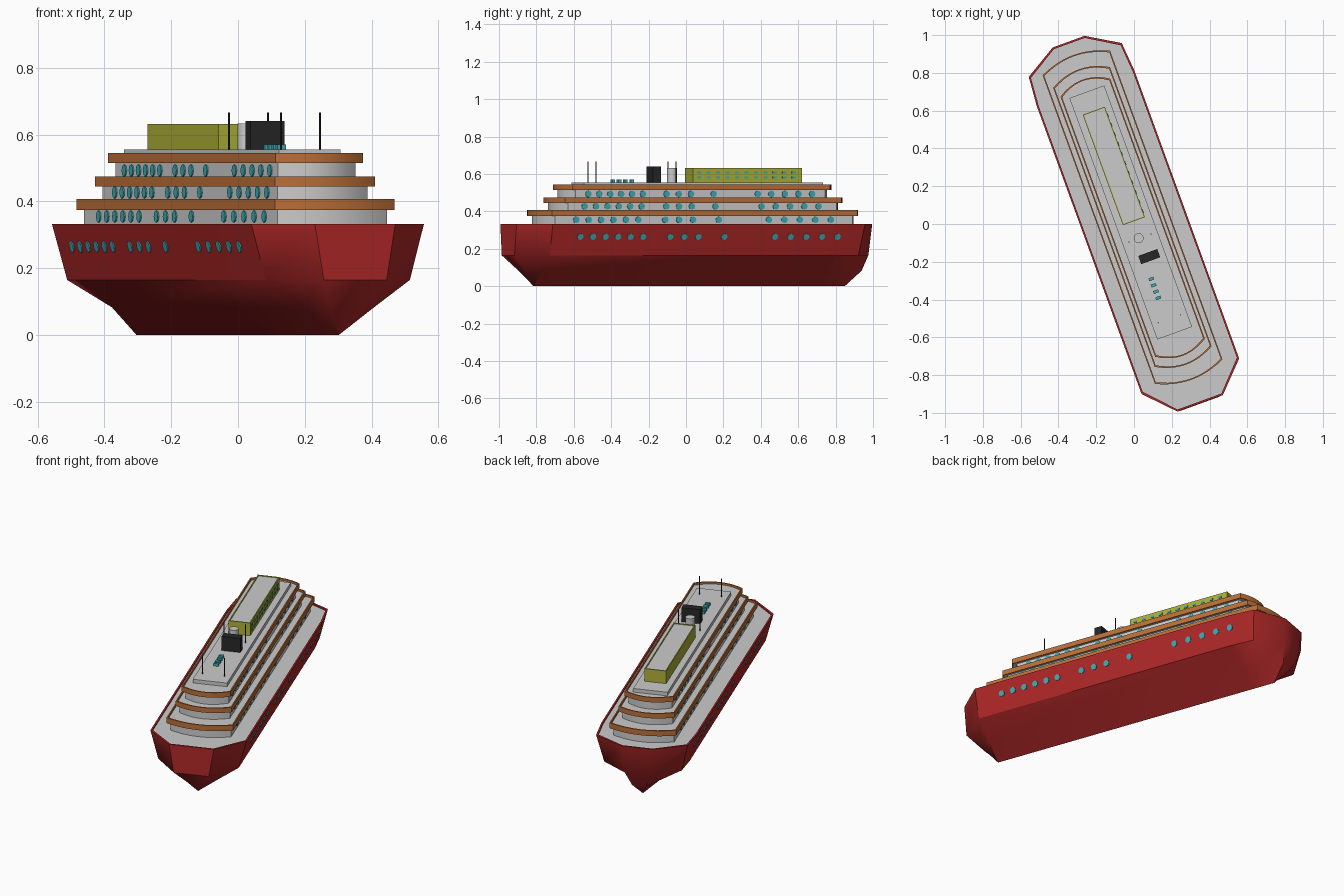
import bpy, bmesh, math
from mathutils import Matrix

if "Cube" in bpy.data.objects:
    bpy.data.objects.remove(bpy.data.objects["Cube"])

# Everything is modelled along local y, then turned 20 degrees about z
PLACE = Matrix.Translation((0.005, 0, 0)) @ Matrix.Rotation(math.radians(20), 4, 'Z')


def material(name, rgb):
    m = bpy.data.materials.new(name)
    m.diffuse_color = (*rgb, 1)
    m.use_nodes = True
    m.node_tree.nodes["Principled BSDF"].inputs["Base Color"].default_value = m.diffuse_color
    return m


RED = material("hull_red", (0.42, 0.02, 0.02))
ORANGE = material("rail_orange", (0.50, 0.16, 0.04))
YELLOW = material("cabin_yellow", (0.42, 0.43, 0.04))
TEAL = material("window_teal", (0.05, 0.40, 0.45))
BLACK = material("dark", (0.02, 0.02, 0.02))


def finish(name, bm, mat=None, smooth=None):
    bmesh.ops.remove_doubles(bm, verts=bm.verts, dist=1e-5)
    bmesh.ops.recalc_face_normals(bm, faces=bm.faces)
    me = bpy.data.meshes.new(name)
    bm.to_mesh(me)
    bm.free()
    ob = bpy.data.objects.new(name, me)
    bpy.context.collection.objects.link(ob)
    ob.matrix_world = PLACE
    if mat:
        me.materials.append(mat)
    if smooth:
        bpy.ops.object.select_all(action='DESELECT')
        ob.select_set(True)
        bpy.context.view_layer.objects.active = ob
        bpy.ops.object.shade_smooth_by_angle(angle=math.radians(smooth))
    return ob


def loft(name, rings, mat=None, caps=False, loop=False, smooth=None):
    """Skin a list of (outline, z) rings."""
    bm = bmesh.new()
    vs = [[bm.verts.new((x, y, z)) for x, y in pts] for pts, z in rings]
    pairs = list(zip(vs, vs[1:])) + ([(vs[-1], vs[0])] if loop else [])
    for a, b in pairs:
        for i in range(len(a)):
            j = (i + 1) % len(a)
            bm.faces.new((a[i], a[j], b[j], b[i]))
    if caps:
        bm.faces.new(vs[0])
        bm.faces.new(vs[-1])
    return finish(name, bm, mat, smooth)


def rail(name, outer, inner, z0, z1, mat, smooth=None):
    loft(name, [(outer, z0), (outer, z1), (inner, z1), (inner, z0)], mat, loop=True, smooth=smooth)


def rect(hx, y0, y1, cx=0):
    return [(cx + hx, y0), (cx + hx, y1), (cx - hx, y1), (cx - hx, y0)]


def mirrored(half):
    return half + [(-x, y) for x, y in reversed(half)]


# Hull: half outlines from front to back, mirrored
keel = mirrored([(0, -.867), (0, -.866), (0, .765), (0, .902), (0, .903)])
bilge = mirrored([(.05, -.935), (.115, -.86), (.115, .765), (.105, .83), (.04, .985)])
knuckle = mirrored([(.10, -1.012), (.23, -.858), (.232, .765), (.222, .90), (.075, 1.01)])
gunwale = mirrored([(.128, -1.01), (.275, -.858), (.275, .765), (.262, .924), (.09, 1.027)])
inner = [(x * .965, y * .99) for x, y in gunwale]


def make_hull():
    bm = bmesh.new()
    rings = [(keel, 0), (bilge, .083), (knuckle, .165), (gunwale, .333), (inner, .333), (inner, .315)]
    vs = [[bm.verts.new((x, y, z)) for x, y in pts] for pts, z in rings]
    for a, b in zip(vs, vs[1:]):
        for i in range(10):
            j = (i + 1) % 10
            bm.faces.new((a[i], a[j], b[j], b[i]))
    bmesh.ops.dissolve_degenerate(bm, dist=1e-5, edges=bm.edges)
    finish("hull", bm, RED, 40)


make_hull()
loft("main_deck", [(inner, .315), (inner, .325)], caps=True)


def tier_outline(hw, y0, y1, bulge=.045, n=12):
    """Straight sides with curved ends."""
    ts = [-1 + 2 * i / n for i in range(n + 1)]
    front = [(t * hw, y0 - bulge * (1 - t * t)) for t in ts]
    back = [(-t * hw, y1 + bulge * (1 - t * t)) for t in ts]
    return front + back


# Windows: discs on both sides, the left side being the right turned half round
PATTERN = [-.695 + .0714 * i for i in range(6)] + [-.184, -.104, -.024, .124] \
    + [.412 + .089 * i for i in range(5)]


def windows(name, hw, z, scale, tilt=0, r=.018):
    bm = bmesh.new()
    for side in (1, -1):
        for p in PATTERN:
            y = .032 + side * (p - .032) * scale
            m = Matrix.Translation((side * hw, y, z)) @ Matrix.Rotation(side * (math.pi / 2 + tilt), 4, 'Y')
            bmesh.ops.create_cone(bm, cap_ends=True, segments=8, radius1=r, radius2=r, depth=.008, matrix=m)
    finish(name, bm, TEAL)


windows("hull_windows", .257, .265, 1, math.radians(15))

# Three stacked decks, each a grey house carrying an orange railing
TIERS = [(.19, -.832, .907, .32, .375, .408, .355, .99),
         (.16, -.747, .826, .39, .445, .475, .427, .91),
         (.14, -.697, .768, .46, .515, .545, .493, .87)]
for k, (hw, y0, y1, zb, z0, z1, zw, s) in enumerate(TIERS, 1):
    outer_line = tier_outline(hw, y0, y1)
    inner_line = tier_outline(hw - .007, y0 + .007, y1 - .007)
    house = tier_outline(hw - .016, y0 + .022, y1 - .022)
    loft(f"deck_house_{k}", [(house, zb), (house, z0 + .004)], caps=True, smooth=30)
    rail(f"railing_{k}", outer_line, inner_line, z0, z1, ORANGE, 30)
    loft(f"upper_deck_{k}", [(inner_line, z0), (inner_line, z1 - .012)], caps=True)
    windows(f"deck_windows_{k}", hw - .016, zw, s)

# Roof slab and long yellow cabin
slab = rect(.098, -.615, .745)
loft("roof_slab", [(slab, .525), (slab, .555)], caps=True)
cabin, cabin_in = rect(.062, .016, .638), rect(.056, .022, .632)
rail("cabin_walls", cabin, cabin_in, .55, .632, YELLOW)
loft("cabin_roof", [(cabin_in, .55), (cabin_in, .628)], caps=True)
bm = bmesh.new()
for z in (.581, .608):
    for i in range(11):
        m = Matrix.Translation((.062, .05 + .054 * i, z)) @ Matrix.Diagonal((.006, .022, .012, 1))
        bmesh.ops.create_cube(bm, size=1, matrix=m)
finish("cabin_windows", bm, TEAL)

# Dark stack, grey funnel, benches and masts
stack = rect(.0535, -.211, -.165, .012)
loft("stack", [(stack, .55), (stack, .641)], BLACK, caps=True)
bm = bmesh.new()
bmesh.ops.create_cone(bm, cap_ends=True, segments=24, radius1=.026, radius2=.026, depth=.083,
                      matrix=Matrix.Translation((-.007, -.077, .5915)))
finish("funnel", bm, None, 30)
for i in range(4):
    y = -.303 - .0357 * i
    bench = rect(.014, y - .008, y + .008, -.018)
    loft(f"bench_{i + 1}", [(bench, .55), (bench, .571)], TEAL, caps=True)
bm = bmesh.new()
for x in (-.063, .061):
    for y in (-.079, -.534):
        bmesh.ops.create_cone(bm, cap_ends=True, segments=8, radius1=.003, radius2=.003, depth=.117,
                              matrix=Matrix.Translation((x, y, .6085)))
finish("masts", bm, BLACK)
